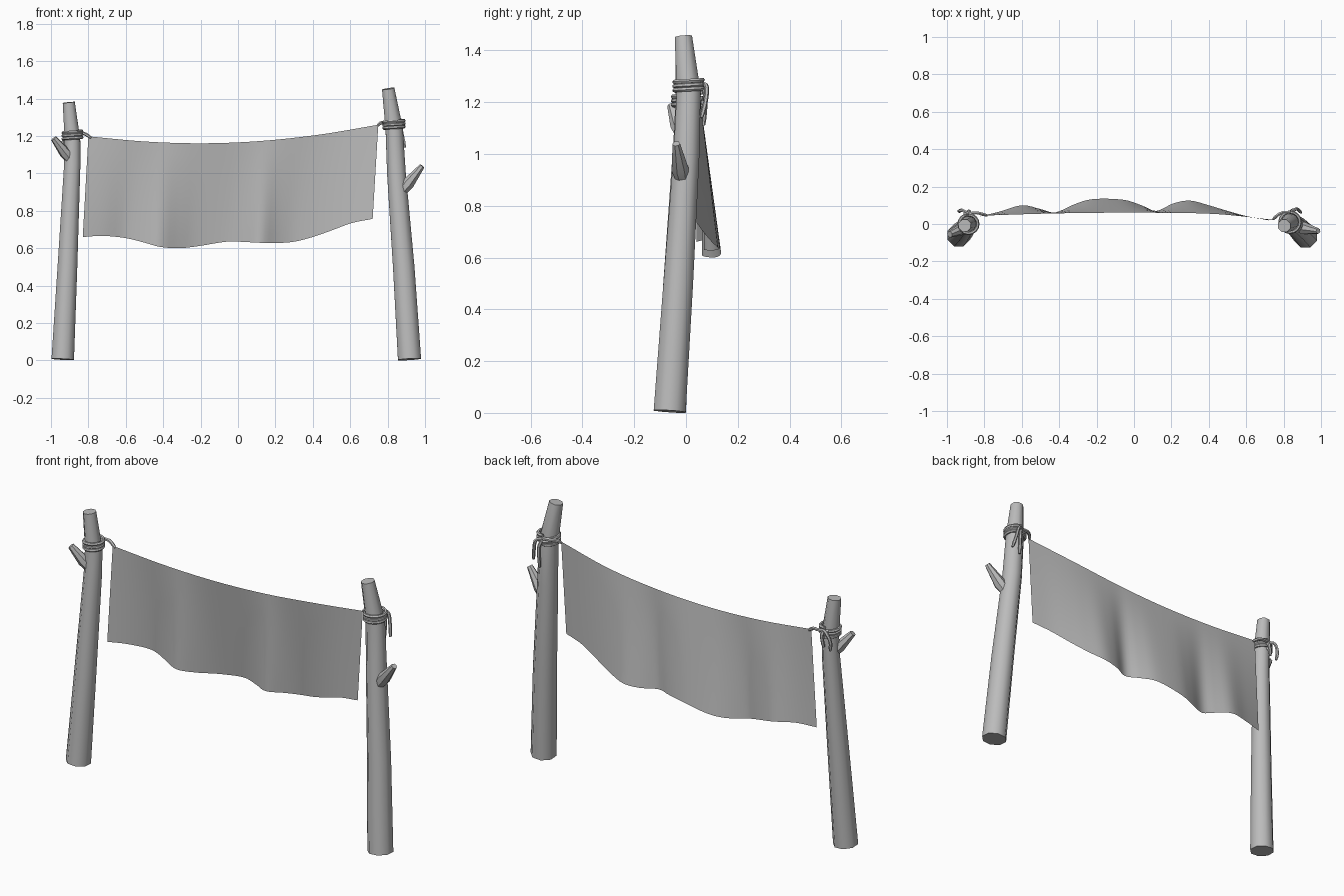
import bpy, bmesh, math
from mathutils import Vector

cube = bpy.data.objects.get("Cube")
if cube:
    bpy.data.objects.remove(cube)

grey = bpy.data.materials.new("plain grey")
grey.use_nodes = True
COLOUR = (0.5, 0.5, 0.5, 1)
grey.diffuse_color = COLOUR
grey.node_tree.nodes["Principled BSDF"].inputs["Base Color"].default_value = COLOUR


def finish(name, bm):
    bmesh.ops.recalc_face_normals(bm, faces=bm.faces)
    mesh = bpy.data.meshes.new(name)
    bm.to_mesh(mesh)
    bm.free()
    mesh.materials.append(grey)
    for face in mesh.polygons:
        face.use_smooth = True
    mesh.set_sharp_from_angle(angle=math.radians(50))
    obj = bpy.data.objects.new(name, mesh)
    bpy.context.collection.objects.link(obj)


def spline(points, t):
    """Smooth curve through the points, t from 0 to 1."""
    pts = [Vector(p) for p in points]
    n = len(pts) - 1
    i = min(int(t * n), n - 1)
    f = t * n - i
    b, c = pts[i], pts[i + 1]
    a = pts[i - 1] if i else b * 2 - c
    d = pts[i + 2] if i + 2 <= n else c * 2 - b
    return b + f * ((c - a) + f * ((2 * a - 5 * b + 4 * c - d) + f * (3 * (b - c) + d - a))) / 2


def tube(bm, path, radii, sides):
    """Capped tube along a path, with one radius per point."""
    path = [Vector(p) for p in path]
    rings = []
    side = None
    for i, p in enumerate(path):
        axis = (path[min(i + 1, len(path) - 1)] - path[max(i - 1, 0)]).normalized()
        if side is None:
            side = Vector((1, 0, 0)) if abs(axis.x) < 0.9 else Vector((0, 1, 0))
        side = (side - axis * side.dot(axis)).normalized()
        up = axis.cross(side)
        ring = []
        for k in range(sides):
            a = math.tau * (k + 0.5) / sides
            ring.append(bm.verts.new(p + radii[i] * (side * math.cos(a) + up * math.sin(a))))
        rings.append(ring)
    for low, high in zip(rings, rings[1:]):
        for k in range(sides):
            j = (k + 1) % sides
            bm.faces.new((low[k], low[j], high[j], high[k]))
    bm.faces.new(rings[0][::-1])
    bm.faces.new(rings[-1])


def tapered(name, points, sides=8):
    """Tube from (x, y, z, radius) points."""
    bm = bmesh.new()
    tube(bm, [p[:3] for p in points], [p[3] for p in points], sides)
    finish(name, bm)


# Leaning poles and their branch stubs
tapered("right_pole", [(-0.937, -0.06, 0.006, 0.065), (-0.912, -0.035, 0.5, 0.057),
                       (-0.886, -0.005, 1.05, 0.047), (-0.885, 0.0, 1.18, 0.045),
                       (-0.905, -0.008, 1.38, 0.035)])
tapered("left_pole", [(0.917, -0.063, 0.006, 0.067), (0.886, -0.03, 0.5, 0.062),
                      (0.847, 0.002, 1.0, 0.054), (0.835, 0.01, 1.24, 0.05),
                      (0.803, -0.01, 1.453, 0.036)])
tapered("right_branch", [(-0.885, -0.012, 1.06, 0.022), (-0.925, -0.03, 1.11, 0.031),
                         (-0.985, -0.056, 1.187, 0.017)], 7)
tapered("left_branch", [(0.865, -0.012, 0.89, 0.024), (0.91, -0.024, 0.945, 0.034),
                        (0.985, -0.038, 1.04, 0.015)], 7)


# Rope lashings: coils, a tie to the cloth and hanging tails
def lashing(name, centre, radius, tie, tails):
    bm = bmesh.new()
    turns, steps = 3, 16
    coil = []
    for i in range(turns * steps + 1):
        a = math.tau * i / steps + math.pi / 2
        coil.append((centre[0] + radius * math.cos(a), centre[1] + radius * math.sin(a),
                     centre[2] + 0.016 * (i / steps - turns / 2)))
    tube(bm, coil, [0.009] * len(coil), 6)
    for points in [tie] + tails:
        path = [spline(points, i / 8) for i in range(9)]
        tube(bm, path, [0.009] * 8 + [0.006], 6)
    finish(name, bm)


lashing("right_lashing", (-0.885, 0.0, 1.205), 0.05,
        [(-0.91, 0.05, 1.215), (-0.85, 0.06, 1.215), (-0.82, 0.055, 1.212), (-0.785, 0.045, 1.19)],
        [[(-0.88, 0.05, 1.215), (-0.915, 0.072, 1.21), (-0.935, 0.07, 1.17), (-0.93, 0.066, 1.12)],
         [(-0.88, 0.05, 1.21), (-0.88, 0.068, 1.19), (-0.89, 0.066, 1.13)]])
lashing("left_lashing", (0.834, 0.01, 1.262), 0.054,
        [(0.86, 0.058, 1.27), (0.80, 0.062, 1.272), (0.765, 0.045, 1.27), (0.745, 0.025, 1.255)],
        [[(0.83, 0.06, 1.27), (0.865, 0.08, 1.26), (0.88, 0.075, 1.2), (0.893, 0.06, 1.14)],
         [(0.835, 0.062, 1.265), (0.85, 0.075, 1.22), (0.85, 0.068, 1.11)]])

# Hanging cloth: sagging top edge, wavy bottom edge
TOP = [(-0.8, 0.045, 1.198), (-0.49, 0.055, 1.17), (-0.18, 0.06, 1.161),
       (0.13, 0.06, 1.174), (0.44, 0.053, 1.208), (0.75, 0.022, 1.26)]
BOTTOM = [(-0.83, 0.04, 0.66), (-0.72, 0.066, 0.666), (-0.6, 0.1, 0.654), (-0.5, 0.08, 0.63),
          (-0.42, 0.062, 0.608), (-0.32, 0.105, 0.6), (-0.22, 0.133, 0.61), (-0.06, 0.13, 0.635),
          (0.04, 0.1, 0.633), (0.12, 0.07, 0.629), (0.21, 0.11, 0.628), (0.3, 0.125, 0.635),
          (0.4, 0.1, 0.66), (0.5, 0.07, 0.695), (0.61, 0.04, 0.735), (0.72, 0.02, 0.757)]
COLS, ROWS = 60, 10
bm = bmesh.new()
grid = []
for i in range(COLS + 1):
    low = spline(BOTTOM, i / COLS)
    high = spline(TOP, (low.x + 0.83) / 1.55)
    grid.append([bm.verts.new(high.lerp(low, j / ROWS)) for j in range(ROWS + 1)])
for a, b in zip(grid, grid[1:]):
    for j in range(ROWS):
        bm.faces.new((a[j], a[j + 1], b[j + 1], b[j]))
finish("cloth", bm)
